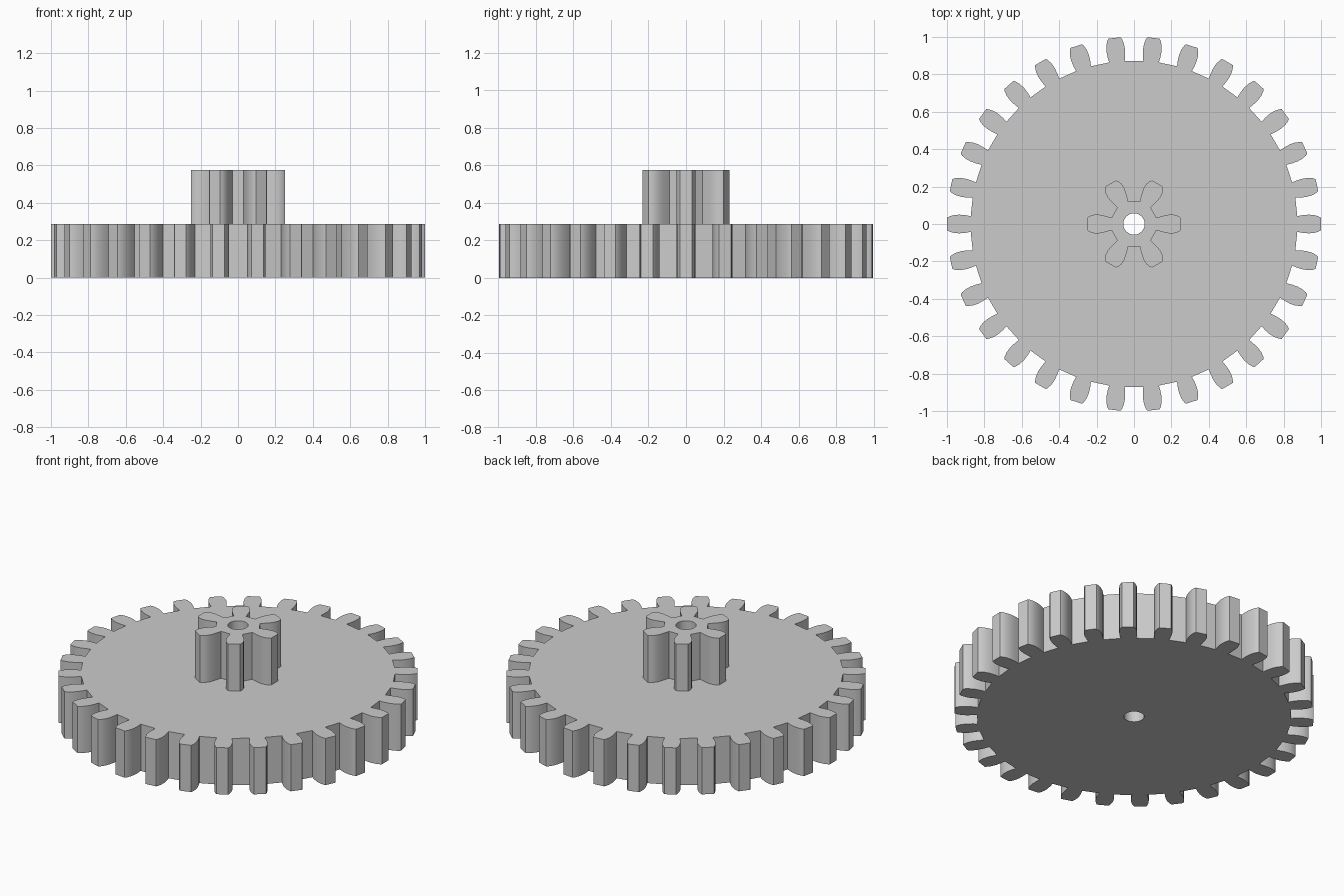
import bpy, bmesh
from math import pi, radians
from mathutils import Matrix, Vector

cube = bpy.data.objects.get("Cube")
if cube:
    bpy.data.objects.remove(cube, do_unlink=True)

GREY = (0.6, 0.6, 0.6, 1.0)
grey = bpy.data.materials.new("light grey plastic")
grey.use_nodes = True
grey.diffuse_color = GREY
grey.node_tree.nodes["Principled BSDF"].inputs["Base Color"].default_value = GREY

BORE = 0.057


def ring(count, points):
    """Repeat a run of points around the z axis."""
    return [Matrix.Rotation(2 * pi * i / count, 3, "Z") @ p
            for i in range(count) for p in points]


def gear_outline(count, flank):
    """Mirror one tooth flank (radius, half width) and repeat it."""
    tooth = [Vector((r, -w, 0)) for r, w in flank]
    tooth += [Vector((r, w, 0)) for r, w in reversed(flank)]
    return ring(count, tooth)


def build_gear(name, outline, bottom, top, close_bottom):
    bm = bmesh.new()
    bore = ring(32, [Vector((BORE, 0, 0))])

    def cap(z):
        loops, edges = [], []
        for points in (outline, bore):
            verts = [bm.verts.new((p.x, p.y, z)) for p in points]
            loops.append(verts)
            edges += [bm.edges.new((v, verts[i - 1])) for i, v in enumerate(verts)]
        return loops, edges

    low, low_edges = cap(bottom)
    high, high_edges = cap(top)

    # Side walls and bore wall
    for a, b in zip(low, high):
        for i in range(len(a)):
            bm.faces.new((a[i - 1], a[i], b[i], b[i - 1]))

    # Flat ends around the bore
    bmesh.ops.triangle_fill(bm, edges=high_edges, use_beauty=True)
    if close_bottom:
        bmesh.ops.triangle_fill(bm, edges=low_edges, use_beauty=True)
    bmesh.ops.recalc_face_normals(bm, faces=bm.faces)
    top_face = next(f for f in bm.faces if all(v.co.z == high[0][0].co.z for v in f.verts))
    if top_face.normal.z < 0:
        bmesh.ops.reverse_faces(bm, faces=bm.faces)

    mesh = bpy.data.meshes.new(name)
    bm.to_mesh(mesh)
    bm.free()
    mesh.materials.append(grey)
    obj = bpy.data.objects.new(name, mesh)
    bpy.context.collection.objects.link(obj)
    bpy.ops.object.select_all(action="DESELECT")
    obj.select_set(True)
    bpy.context.view_layer.objects.active = obj
    bpy.ops.object.shade_smooth_by_angle(angle=radians(25))


# Large wheel with thirty teeth
wheel_flank = [(0.873, 0.042), (0.90, 0.047), (0.935, 0.050),
               (0.965, 0.047), (0.988, 0.040), (1.0, 0.033)]
build_gear("large_wheel", gear_outline(30, wheel_flank), 0, 0.287, True)

# Small pinion with six teeth, standing on the wheel
pinion_flank = [(0.120, 0.034), (0.135, 0.038), (0.165, 0.046), (0.195, 0.051),
                (0.220, 0.049), (0.238, 0.042), (0.25, 0.033)]
build_gear("small_pinion", gear_outline(6, pinion_flank), 0.287, 0.575, False)
